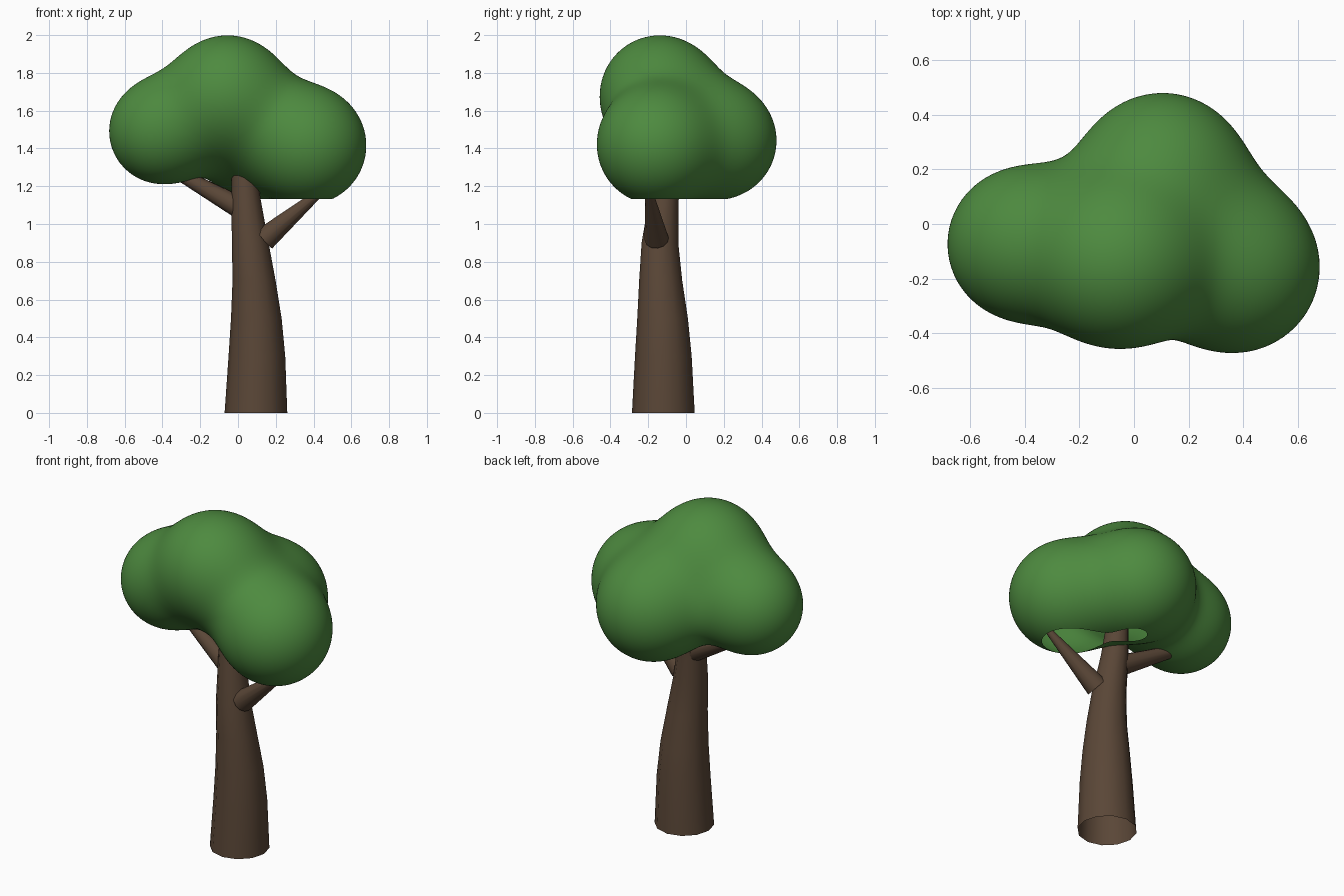
import bpy, bmesh, math
from mathutils import Vector

if "Cube" in bpy.data.objects:
    bpy.data.objects.remove(bpy.data.objects["Cube"])


def material(name, color):
    mat = bpy.data.materials.new(name)
    mat.diffuse_color = (*color, 1)
    mat.use_nodes = True
    mat.node_tree.nodes["Principled BSDF"].inputs["Base Color"].default_value = mat.diffuse_color
    return mat


BARK = material("bark", (0.102, 0.062, 0.038))
LEAF = material("leaf", (0.075, 0.255, 0.05))


def add_object(name, bm, mat):
    bmesh.ops.recalc_face_normals(bm, faces=bm.faces)
    for f in bm.faces:
        f.smooth = True
    mesh = bpy.data.meshes.new(name)
    bm.to_mesh(mesh)
    bm.free()
    mesh.materials.append(mat)
    ob = bpy.data.objects.new(name, mesh)
    bpy.context.collection.objects.link(ob)
    return ob


def tube(name, stations, axis, sides=12):
    """Open tapered tube; stations are (x, y, z, radius), rings face along axis."""
    bm = bmesh.new()
    turn = Vector((0, 0, 1)).rotation_difference(Vector(axis))
    rings = []
    for x, y, z, r in stations:
        ring = []
        for i in range(sides):
            a = 2 * math.pi * i / sides
            offset = turn @ Vector((r * math.cos(a), r * math.sin(a), 0))
            ring.append(bm.verts.new(Vector((x, y, z)) + offset))
        rings.append(ring)
    for lo, hi in zip(rings, rings[1:]):
        for i in range(sides):
            j = (i + 1) % sides
            bm.faces.new((lo[i], lo[j], hi[j], hi[i]))
    return add_object(name, bm, BARK)


# Leaning trunk, open at both ends
tube("trunk", [
    (0.095, -0.12, 0.0, 0.166),
    (0.10, -0.12, 0.3, 0.150),
    (0.097, -0.124, 0.5, 0.134),
    (0.085, -0.134, 0.7, 0.114),
    (0.065, -0.138, 0.9, 0.097),
    (0.042, -0.118, 1.13, 0.078),
    (0.03, -0.105, 1.35, 0.062),
], (0, 0, 1))

# Two side branches
for name, start, end, r0, r1 in [
    ("right_branch", (0.14, -0.155, 0.92), (0.46, -0.20, 1.19), 0.064, 0.018),
    ("left_branch", (0.04, -0.115, 1.07), (-0.32, -0.04, 1.27), 0.062, 0.033),
]:
    tube(name, [(*start, r0), (*end, r1)], Vector(end) - Vector(start))

# Canopy: four leaf puffs blended into one skin
PUFFS = [
    (Vector((-0.408, -0.073, 1.49)), 0.272),
    (Vector((-0.055, -0.142, 1.689)), 0.305),
    (Vector((0.37, -0.16, 1.415)), 0.307),
    (Vector((0.105, 0.175, 1.44)), 0.301),
]
BLEND = 0.09


def distance(p):
    return -BLEND * math.log(sum(math.exp((r - (p - c).length) / BLEND)
                                 for c, r in PUFFS))


core = Vector((0.04, -0.06, 1.52))
bm = bmesh.new()
bmesh.ops.create_icosphere(bm, subdivisions=6, radius=1)
for v in bm.verts:
    direction = v.co.normalized()
    t = 1.0
    for _ in range(40):
        d = distance(core + direction * t)
        t -= d
        if d < 0.0008:
            break
    v.co = core + direction * t

# Flat open cut under the canopy
bmesh.ops.bisect_plane(bm, geom=bm.verts[:] + bm.edges[:] + bm.faces[:],
                       plane_co=(0, 0, 1.132), plane_no=(0, 0, 1),
                       clear_inner=True)
add_object("canopy", bm, LEAF)
